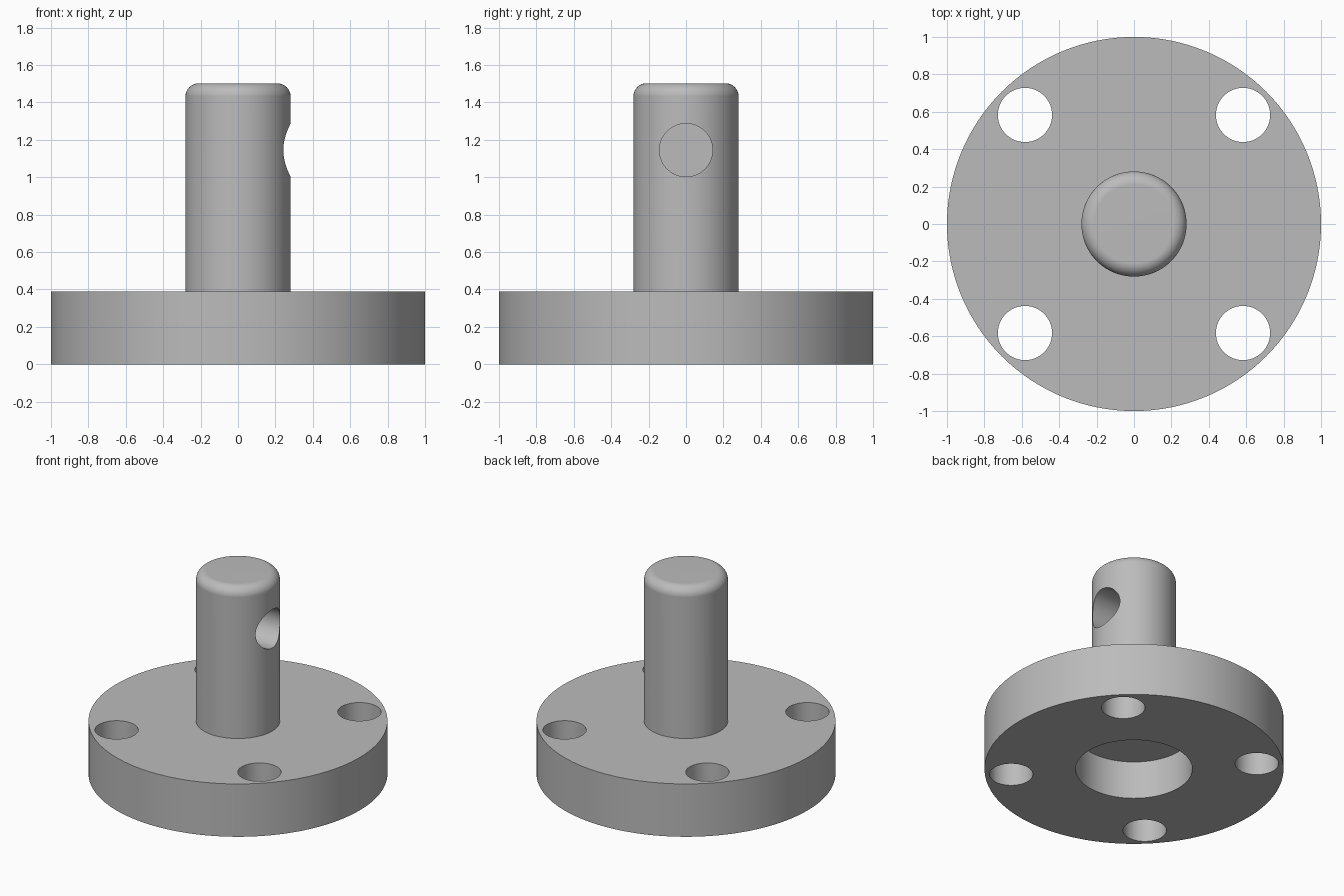
import bpy, bmesh, math
from mathutils import Matrix, Vector

cube = bpy.data.objects.get("Cube")
if cube:
    bpy.data.objects.remove(cube, do_unlink=True)

PLATE_R, PLATE_H = 1.0, 0.39
POST_R, POST_TOP, FILLET = 0.281, 1.502, 0.07
RECESS_R, RECESS_H = 0.39, 0.28
BOLT_POS, BOLT_R = 0.583, 0.145
SIDE_Z, SIDE_R = 1.145, 0.142

steel = bpy.data.materials.new("plain grey")
steel.use_nodes = True
grey = (0.5, 0.5, 0.5, 1)
steel.diffuse_color = grey
steel.node_tree.nodes["Principled BSDF"].inputs["Base Color"].default_value = grey


def finish(name, bm):
    bmesh.ops.recalc_face_normals(bm, faces=bm.faces)
    mesh = bpy.data.meshes.new(name)
    bm.to_mesh(mesh)
    bm.free()
    mesh.materials.append(steel)
    obj = bpy.data.objects.new(name, mesh)
    bpy.context.collection.objects.link(obj)
    return obj


def lathe(name, profile, steps=128):
    bm = bmesh.new()
    verts = [bm.verts.new((r, 0, z)) for r, z in profile]
    edges = [bm.edges.new(pair) for pair in zip(verts, verts[1:])]
    bmesh.ops.spin(bm, geom=verts + edges, cent=(0, 0, 0), axis=(0, 0, 1),
                   angle=math.tau, steps=steps)
    bmesh.ops.remove_doubles(bm, verts=bm.verts, dist=1e-5)
    return finish(name, bm)


def drill(target, centre, radius, depth, turn=Matrix()):
    """Cut a round hole with a cylinder, then discard the cylinder."""
    bm = bmesh.new()
    bmesh.ops.create_cone(bm, cap_ends=True, segments=64, radius1=radius,
                          radius2=radius, depth=depth,
                          matrix=Matrix.Translation(Vector(centre)) @ turn)
    cutter = finish("drill_cutter", bm)
    cutter.hide_render = True
    mod = target.modifiers.new("hole", 'BOOLEAN')
    mod.operation, mod.solver, mod.object = 'DIFFERENCE', 'EXACT', cutter
    bpy.ops.object.modifier_apply(modifier=mod.name)
    bpy.data.objects.remove(cutter, do_unlink=True)


# Round flange and post with a rounded top and a recess underneath
fillet = []
for i in range(9):
    a = math.pi / 2 * i / 8
    fillet.append((POST_R - FILLET * (1 - math.cos(a)),
                   POST_TOP - FILLET * (1 - math.sin(a))))
profile = [(0, RECESS_H), (RECESS_R, RECESS_H), (RECESS_R, 0), (PLATE_R, 0),
           (PLATE_R, PLATE_H), (POST_R, PLATE_H)] + fillet + [(0, POST_TOP)]
body = lathe("flanged_post", profile)
bpy.ops.object.select_all(action='DESELECT')
body.select_set(True)
bpy.context.view_layer.objects.active = body

# Four bolt holes through the flange
for sx in (-1, 1):
    for sy in (-1, 1):
        drill(body, (sx * BOLT_POS, sy * BOLT_POS, PLATE_H / 2), BOLT_R, 1)

# Blind cross hole from the left side to the middle of the post
drill(body, (0.5, 0, SIDE_Z), SIDE_R, 1, Matrix.Rotation(math.pi / 2, 4, 'Y'))

# Smooth round walls with crisp edges
bpy.ops.object.shade_smooth_by_angle(angle=math.radians(30))
weighted = body.modifiers.new("even_normals", 'WEIGHTED_NORMAL')
weighted.keep_sharp = True
